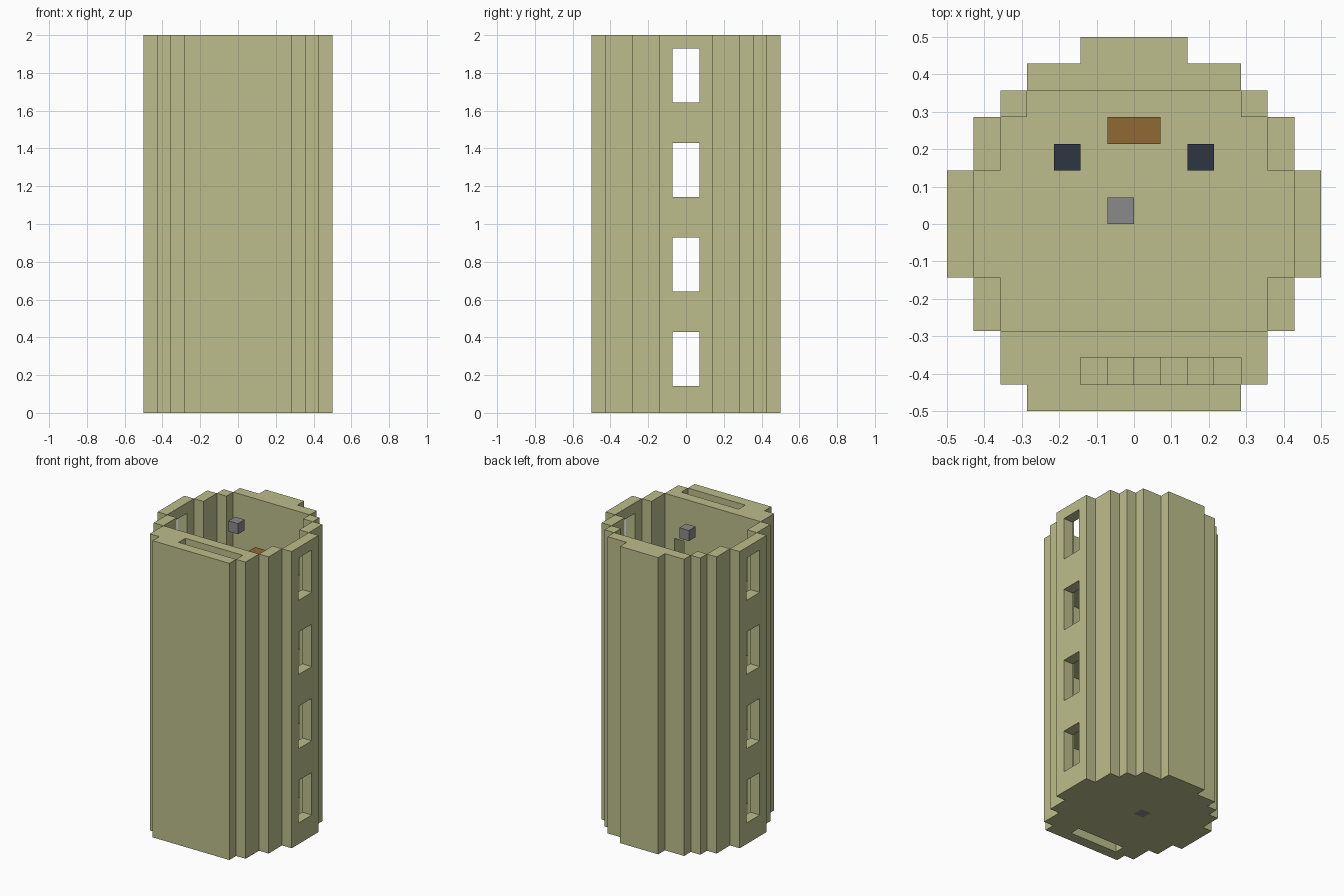
import bpy
import bmesh
from math import radians
from itertools import product

U = 1 / 14        # one building block
STOREYS = 4
RISE = 7          # blocks per storey

cube = bpy.data.objects.get("Cube")
if cube:
    bpy.data.objects.remove(cube, do_unlink=True)


def material(name, color):
    m = bpy.data.materials.new(name)
    m.use_nodes = True
    m.diffuse_color = (*color, 1)
    m.node_tree.nodes["Principled BSDF"].inputs["Base Color"].default_value = (*color, 1)
    return m


SAND = material("sandstone", (0.503, 0.515, 0.258))
GREY = material("grey lamp", (0.254, 0.254, 0.254))
WOOD = material("brown wood", (0.287, 0.138, 0.034))
NAVY = material("dark navy", (0.027, 0.037, 0.054))


def box(x0, x1, y0, y1, z0, z1):
    """All block cells inside a box."""
    return set(product(range(x0, x1), range(y0, y1), range(z0, z1)))


def stacked_rows(rows, z0, z1):
    """Rounded plan made of symmetric rows (half width, y start, y end)."""
    cells = set()
    for half, y0, y1 in rows:
        cells |= box(-half, half, y0, y1, z0, z1)
    return cells


# Each direction with the two axes spanning its face, in winding order
SIDES = [(axis, sign) for axis in range(3) for sign in (0, 1)]


def build(name, cells, mat):
    """Skin a set of cells with its outer faces and merge flat areas."""
    bm = bmesh.new()
    verts = {}

    def vert(p):
        if p not in verts:
            verts[p] = bm.verts.new([c * U for c in p])
        return verts[p]

    for cell in cells:
        for axis, sign in SIDES:
            beside = list(cell)
            beside[axis] += 2 * sign - 1
            if tuple(beside) in cells:
                continue
            corners = []
            for a, b in ((0, 0), (1, 0), (1, 1), (0, 1)):
                p = list(cell)
                p[axis] += sign
                p[(axis + 1) % 3] += a
                p[(axis + 2) % 3] += b
                corners.append(vert(tuple(p)))
            bm.faces.new(corners if sign else corners[::-1])
    bmesh.ops.dissolve_limit(bm, angle_limit=radians(1), verts=bm.verts[:],
                             edges=bm.edges[:])
    mesh = bpy.data.meshes.new(name)
    bm.to_mesh(mesh)
    bm.free()
    mesh.materials.append(mat)
    obj = bpy.data.objects.new(name, mesh)
    bpy.context.collection.objects.link(obj)
    return obj


OUTER = [(4, -7, -6), (5, -6, -4), (6, -4, -2), (7, -2, 2),
         (6, 2, 4), (5, 4, 5), (4, 5, 6), (2, 6, 7)]
INNER = [(5, -4, -2), (6, -2, 2), (5, 2, 4), (4, 4, 5)]

# Tower walls, floors, windows and the stair inside the thick front wall
tower = stacked_rows(OUTER, 0, STOREYS * RISE)
for storey in range(STOREYS):
    z = storey * RISE
    top = z + RISE
    tower -= stacked_rows(INNER, z + 1, top)              # room
    tower -= box(-7, 7, -1, 1, z + 2, z + 6)              # pair of windows
    for step in range(6):                                 # stair flight
        x = 3 - step
        tower -= box(x, x + 1, -6, -5, z + 1 + step, top)
    tower -= box(3, 4, -5, -4, z + 1, z + 3)              # stair doorway
    tower -= box(-3, 2, -6, -5, z, z + 1)                 # stairwell in floor
    tower -= box(-1, 0, 0, 1, z, z + 1)                   # socket of floor lamp
build("tower", tower, SAND)

# Fittings of every storey
for storey in range(STOREYS):
    z = storey * RISE
    n = storey + 1
    build(f"floor_lamp_{n}", box(-1, 0, 0, 1, z, z + 1), GREY)
    build(f"ceiling_lamp_{n}", box(-1, 0, 0, 1, z + 6, z + 7), GREY)
    build(f"table_{n}", box(-1, 1, 3, 4, z + 1, z + 3), WOOD)
    for side, x in (("right", -3), ("left", 2)):
        build(f"{side}_seat_{n}", box(x, x + 1, 2, 3, z + 1, z + 2), NAVY)
